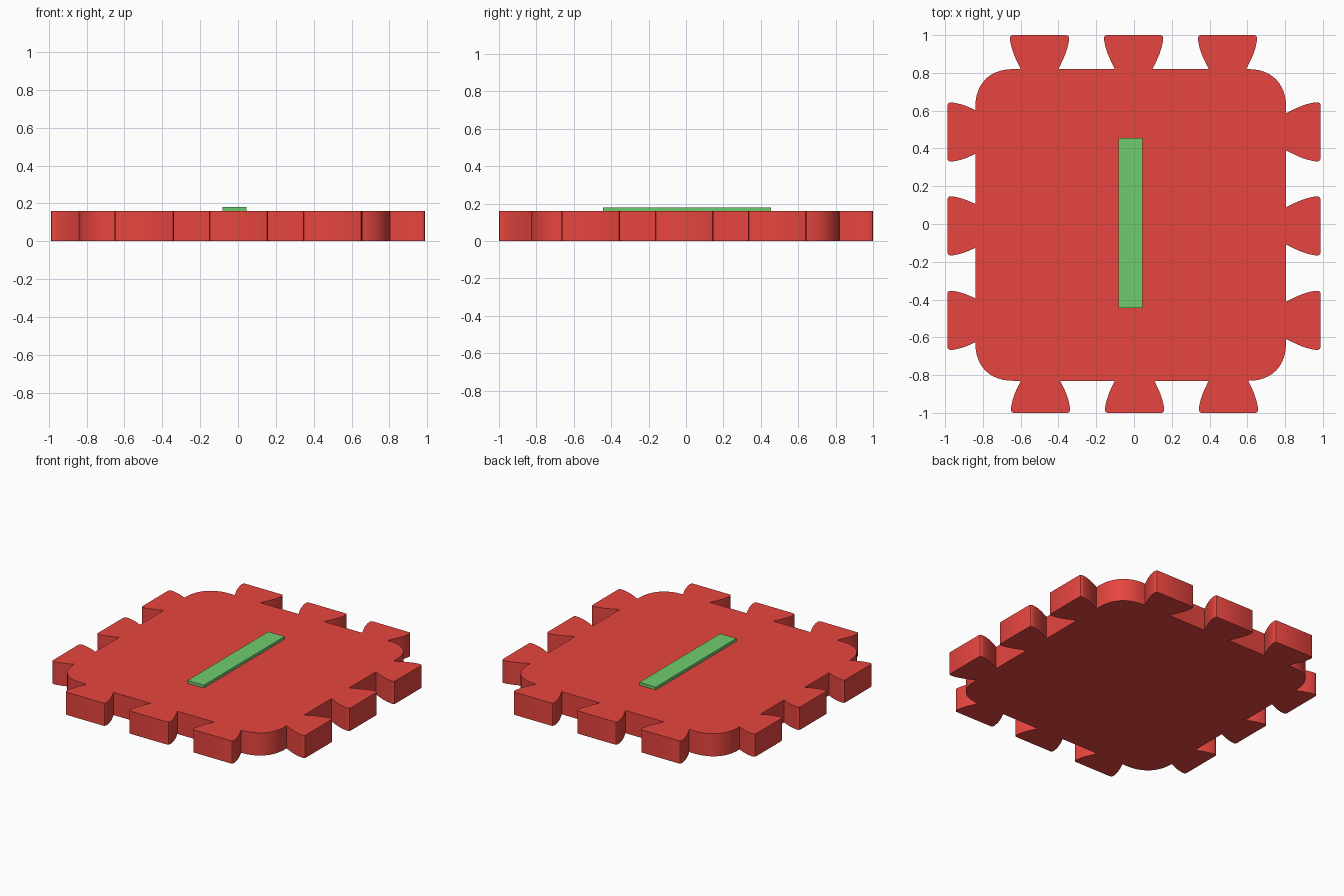
import bpy, bmesh
from mathutils import Vector

if "Cube" in bpy.data.objects:
    bpy.data.objects.remove(bpy.data.objects["Cube"])

# Body edges, tab reach and thickness
LEFT, RIGHT, BOTTOM, TOP = -0.84, 0.805, -0.83, 0.82
REACH_X, REACH_Y, HEIGHT = 0.987, 1.0, 0.16
RADIUS, HANDLE, STEPS = 0.2, 0.62, 12

# Flared tab: (distance in from its outer edge, half width)
TAB = [(0, 0.144), (0.003, 0.151), (0.011, 0.156), (0.025, 0.1565), (0.045, 0.153),
       (0.07, 0.147), (0.1, 0.137), (0.13, 0.124), (0.155, 0.112), (0.185, 0.097)]


def tab_half(length):
    """Tab profile from outer edge to root, cut at the visible length."""
    pts = [p for p in TAB if p[0] < length - 0.005]
    (d0, w0), (d1, w1) = pts[-1], TAB[len(pts)]
    return pts + [(length, w0 + (w1 - w0) * (length - d0) / (d1 - d0))]


def side(origin, along, out, reach, centres):
    """Points of one side's tabs, walking in the direction 'along'."""
    along, out = Vector(along), Vector(out)
    base = Vector(origin).dot(out)
    half = tab_half(reach - base)
    pts = []
    for c in centres:
        pts += [along * (c - w) + out * (reach - d) for d, w in reversed(half)]
        pts += [along * (c + w) + out * (reach - d) for d, w in half]
    return pts


def corner(tip, along, nxt):
    """Rounded body corner, from one side to the next."""
    tip, along, nxt = Vector(tip), Vector(along), Vector(nxt)
    p0, p3 = tip - along * RADIUS, tip + nxt * RADIUS
    p1, p2 = p0.lerp(tip, HANDLE), p3.lerp(tip, HANDLE)
    pts = []
    for i in range(STEPS + 1):
        t = i / STEPS
        s = 1 - t
        pts.append(p0 * s**3 + p1 * 3 * s * s * t + p2 * 3 * s * t * t + p3 * t**3)
    return pts


def material(name, colour):
    mat = bpy.data.materials.new(name)
    mat.diffuse_color = (*colour, 1)
    mat.use_nodes = True
    mat.node_tree.nodes["Principled BSDF"].inputs["Base Color"].default_value = mat.diffuse_color
    return mat


def slab(name, outline, z0, z1, mat):
    """Flat outline extruded straight up."""
    bm = bmesh.new()
    face = bm.faces.new([bm.verts.new((p[0], p[1], z0)) for p in outline])
    top = bmesh.ops.extrude_face_region(bm, geom=[face], use_keep_orig=True)["geom"]
    verts = [g for g in top if isinstance(g, bmesh.types.BMVert)]
    bmesh.ops.translate(bm, verts=verts, vec=(0, 0, z1 - z0))
    bmesh.ops.recalc_face_normals(bm, faces=bm.faces)
    mesh = bpy.data.meshes.new(name)
    bm.to_mesh(mesh)
    bm.free()
    obj = bpy.data.objects.new(name, mesh)
    mesh.materials.append(mat)
    bpy.context.collection.objects.link(obj)
    return obj


# Tile outline, counterclockwise from the front edge
E, N, W, S = (1, 0), (0, 1), (-1, 0), (0, -1)
outline = side((0, BOTTOM), E, S, REACH_Y, (-0.495, 0.003, 0.5))
outline += corner((RIGHT, BOTTOM), E, N)
outline += side((RIGHT, 0), N, E, REACH_X, (-0.51, -0.01, 0.488))
outline += corner((RIGHT, TOP), N, W)
outline += side((0, TOP), W, N, REACH_Y, (-0.495, 0.002, 0.5))
outline += corner((LEFT, TOP), W, S)
outline += side((LEFT, 0), S, W, REACH_X, (-0.487, 0.01, 0.51))
outline += corner((LEFT, BOTTOM), S, E)

tile = slab("tile_body", outline, 0, HEIGHT, material("red", (0.8, 0.06, 0.05)))
bpy.context.view_layer.objects.active = tile
tile.select_set(True)
bpy.ops.object.shade_smooth_by_angle(angle=0.6)

# Raised bar on top
bar = [(-0.082, -0.445), (0.045, -0.445), (0.045, 0.455), (-0.082, 0.455)]
slab("raised_bar", bar, HEIGHT, 0.18, material("green", (0.16, 0.6, 0.16)))
